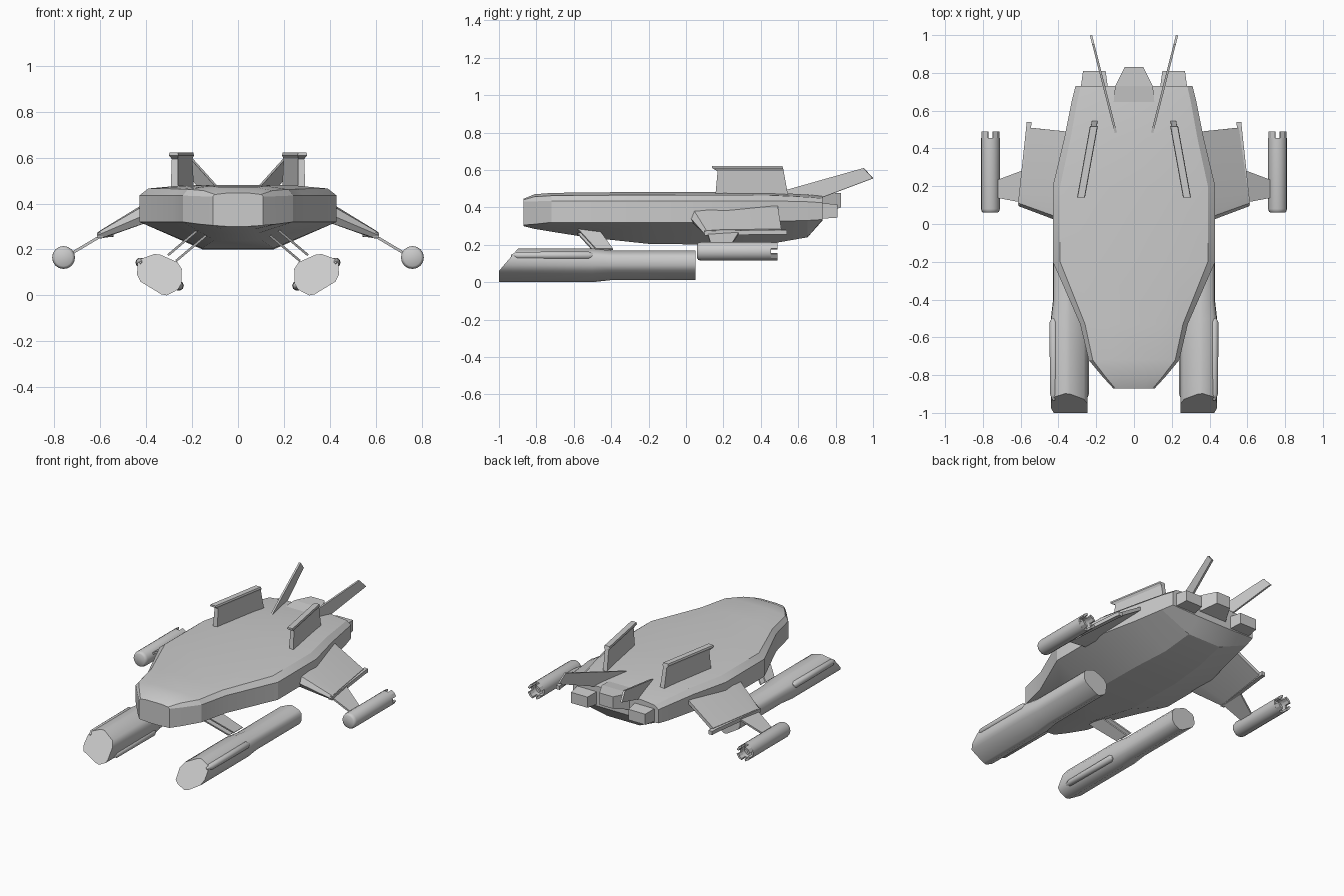
import bpy, bmesh, math
from math import sin, cos, pi
from mathutils import Vector

cube = bpy.data.objects.get("Cube")
if cube:
    bpy.data.objects.remove(cube, do_unlink=True)

grey = bpy.data.materials.new("hull grey")
grey.use_nodes = True
COLOUR = (0.6, 0.6, 0.6, 1)
grey.diffuse_color = COLOUR
grey.node_tree.nodes["Principled BSDF"].inputs["Base Color"].default_value = COLOUR


def finish(name, bm, mirror=True, smooth=30):
    bmesh.ops.recalc_face_normals(bm, faces=bm.faces[:])
    mesh = bpy.data.meshes.new(name)
    bm.to_mesh(mesh)
    bm.free()
    ob = bpy.data.objects.new(name, mesh)
    bpy.context.collection.objects.link(ob)
    mesh.materials.append(grey)
    bpy.ops.object.select_all(action='DESELECT')
    ob.select_set(True)
    bpy.context.view_layer.objects.active = ob
    if smooth:
        bpy.ops.object.shade_smooth_by_angle(angle=math.radians(smooth))
    if mirror:
        ob.modifiers.new("Mirror", 'MIRROR')
    return ob


def loft(name, rings, mirror=True, smooth=30):
    """Skin closed rings of equal length and cap both ends."""
    bm = bmesh.new()
    loops = [[bm.verts.new(p) for p in ring] for ring in rings]
    n = len(loops[0])
    for a, b in zip(loops, loops[1:]):
        for i in range(n):
            j = (i + 1) % n
            bm.faces.new((a[i], a[j], b[j], b[i]))
    bm.faces.new(loops[0])
    bm.faces.new(loops[-1])
    return finish(name, bm, mirror, smooth)


def plate(name, pts, thick):
    """Flat polygon thickened evenly about its own plane."""
    pts = [Vector(p) for p in pts]
    n = (pts[1] - pts[0]).cross(pts[2] - pts[0]).normalized() * thick / 2
    return loft(name, [[p - n for p in pts], [p + n for p in pts]], smooth=0)


def circle(x, y, z, r, n=16):
    return [(x + r * cos(2 * pi * i / n), y, z + r * sin(2 * pi * i / n)) for i in range(n)]


def rect(x0, x1, y, z0, z1):
    return [(x0, y, z0), (x1, y, z0), (x1, y, z1), (x0, y, z1)]


# Hull: y, half width, lower edge, keel, upper edge, roof
hull = [(-.87, .11, .305, .30, .43, .445), (-.81, .165, .31, .285, .432, .47),
        (-.72, .24, .32, .27, .435, .477), (-.53, .285, .32, .24, .435, .48),
        (-.2, .43, .32, .205, .435, .482), (.2, .43, .32, .20, .435, .482),
        (.45, .37, .325, .205, .435, .48), (.65, .33, .33, .24, .43, .468),
        (.73, .31, .335, .33, .425, .46)]
rings = []
for y, w, low, keel, up, roof in hull:
    half = [(w * .36, keel), (w, low), (w, up), (w * .91, up + (roof - up) * .65), (w * .5, roof)]
    rings.append([(x, y, z) for x, z in half] + [(-x, y, z) for x, z in reversed(half)])
loft("hull", rings, mirror=False, smooth=22)

# Rear exhausts
loft("side_exhaust", [rect(.13, .29, .66, .335, .43), rect(.15, .27, .81, .345, .415)], smooth=0)
loft("centre_exhaust", [rect(-.11, .11, .62, .37, .465), rect(-.10, .10, .73, .37, .478),
                        rect(-.05, .05, .83, .40, .478)], mirror=False, smooth=0)

# Long front nacelles, with a raked nose and a slimmer rear half
section = [(.245, .115), (.265, .145), (.34, .178), (.365, .18), (.42, .16), (.437, .14),
           (.44, .09), (.425, .06), (.335, .005), (.31, .0), (.262, .025), (.247, .05)]
cx, cz = .343, .09


def nacelle_ring(y, s):
    return [(cx + (x - cx) * s, y, cz + (z - cz) * s) for x, z in section]


nose = [(x, -1 + max(0, z - .06) * .85, z) for x, z in section]
loft("nacelle", [nose, nacelle_ring(-.5, 1), nacelle_ring(-.4, .88), nacelle_ring(.05, .88)], smooth=40)

# Slim tubes on the nacelle corners
for name, x, z in (("outer_tube", .425, .143), ("inner_tube", .258, .042)):
    loft(name, [circle(x, y, z, r, 10) for y, r in
                ((-.935, .005), (-.9, .02), (-.52, .022), (-.5, .012))], smooth=40)

# Paired nacelle struts
for name, dx, dz in (("inner_strut", 0, 0), ("outer_strut", .035, .025)):
    plate(name, [(.14 + dx, -.58, .26 + dz), (.14 + dx, -.47, .26 + dz),
                 (.27 + dx, -.39, .15 + dz), (.27 + dx, -.48, .15 + dz)], .01)

# Drooping wings: root and tip sections, thick in front and thin behind
root = [(.36, 0, .37), (.36, .02, .42), (.36, .12, .43), (.36, .49, .41),
        (.36, .49, .385), (.36, .12, .33), (.36, .02, .33)]
tip = [(.612, .095, .262), (.61, .11, .275), (.605, .16, .28), (.555, .51, .285),
       (.55, .51, .262), (.585, .16, .25), (.6, .11, .248)]
loft("wing", [root, tip], smooth=35)
loft("wing_tip_rail", [[(x + a, y, z + b) for a, b in ((-.016, -.012), (.01, -.012), (.01, .012), (-.016, .014))]
                       for x, y, z in ((.605, .1, .262), (.562, .5, .268), (.558, .54, .266))], smooth=0)

# Wing pods with a rounded nose and a notched, hollow tail
px, pz = .76, .165
loft("wing_pod", [circle(px, y, pz, r) for y, r in
                  ((.06, .038), (.066, .046), (.08, .05), (.455, .05), (.455, .036), (.43, .034))], smooth=40)
for k in range(4):
    arc = [pi / 4 + k * pi / 2 + d for d in (-.5, 0, .5)]
    prong = [(r, a) for r, seq in ((.05, arc), (.036, arc[::-1])) for a in seq]
    loft("pod_prong", [[(px + r * cos(a), y, pz + r * sin(a)) for r, a in prong] for y in (.45, .49)], smooth=0)
plate("pod_strut", [(.57, .11, .275), (.57, .29, .275), (.73, .23, .18), (.73, .14, .18)], .012)


# Upright roof fins, toed in toward the rear, each with a top rail
def fin_x(y):
    return .277 - (y - .16) * .18


def fin_ring(z, y0, y1, t):
    out = [(y0, -t), (y0, t), (y1, t), (y1, -t)]
    return [(fin_x(y) + s, y, z) for y, s in out]


loft("roof_fin", [fin_ring(.44, .155, .55, .016), fin_ring(.605, .17, .52, .013)], smooth=0)
loft("roof_fin_rail", [fin_ring(.595, .165, .522, .013), fin_ring(.61, .14, .518, .021),
                       fin_ring(.622, .14, .515, .018)], smooth=0)

# Swept tail blades, splayed outward
blade = [(.42, .46), (.95, .61), (1.0, .555), (.72, .45), (.45, .45)]
plate("tail_blade", [(.08 + (y - .42) * .255, y, z) for y, z in blade], .012)
